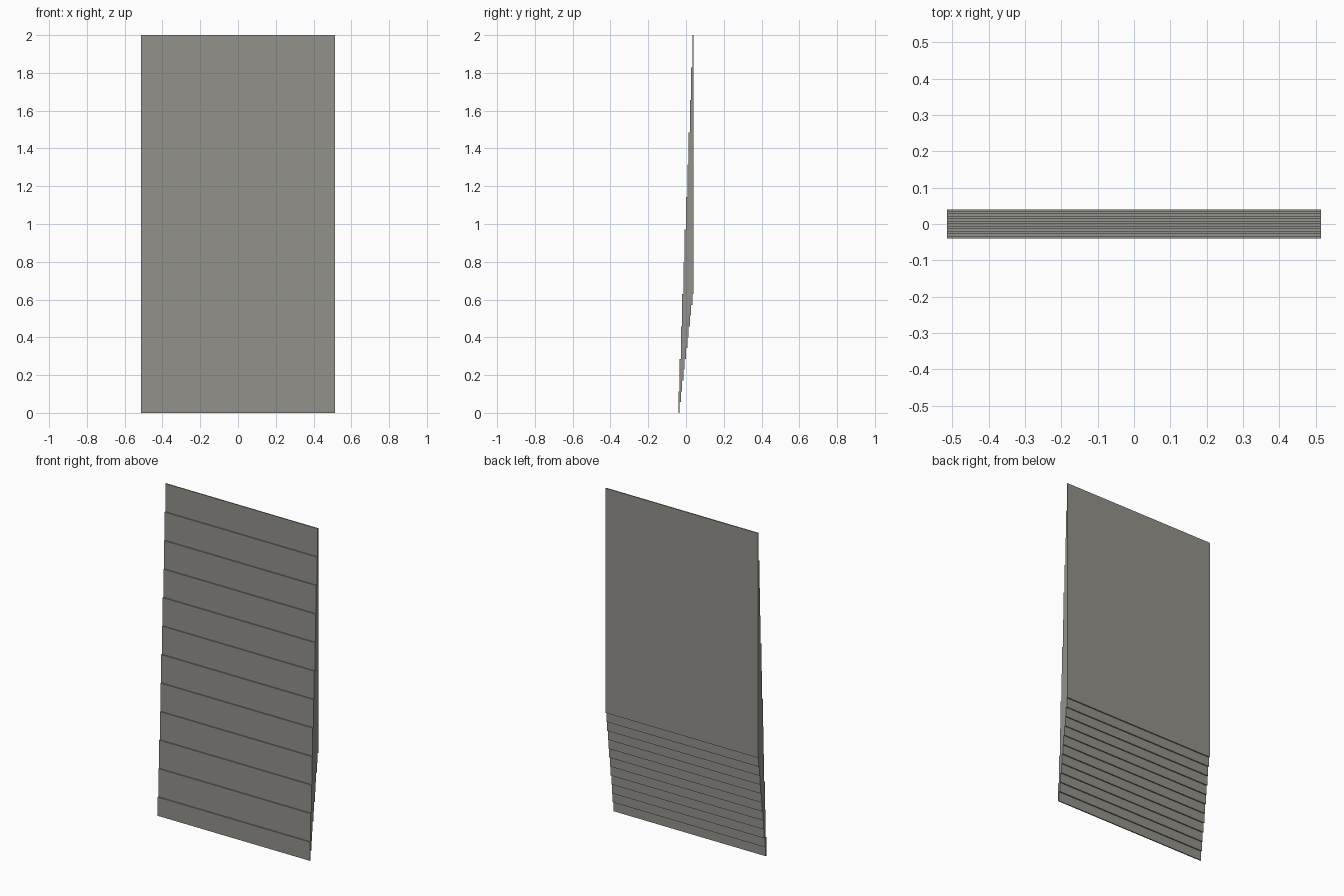
import bpy, bmesh

if "Cube" in bpy.data.objects:
    bpy.data.objects.remove(bpy.data.objects["Cube"])

STEPS = 12
UNIT = 2 / 35          # vertical module
HALF_WIDTH = 9 * UNIT
DEPTH = 0.081
T = DEPTH / STEPS      # thickness of one layer

# Stepped side profile (y, z): each layer rises 1 unit at the bottom, 3 at the top
lower, upper = [], []
for i in range(STEPS):
    y0, y1 = -DEPTH / 2 + i * T, -DEPTH / 2 + (i + 1) * T
    bottom, top = i * UNIT, (2 + 3 * i) * UNIT
    lower += [(y0, bottom), (y1, bottom)]
    upper += [(y0, top), (y1, top)]
profile = lower + upper[::-1]

# Extrude the profile across the width
bm = bmesh.new()
face = bm.faces.new([bm.verts.new((-HALF_WIDTH, y, z)) for y, z in profile])
ext = bmesh.ops.extrude_face_region(bm, geom=[face], use_keep_orig=True)
moved = [v for v in ext["geom"] if isinstance(v, bmesh.types.BMVert)]
bmesh.ops.translate(bm, verts=moved, vec=(2 * HALF_WIDTH, 0, 0))
bmesh.ops.recalc_face_normals(bm, faces=bm.faces)

mesh = bpy.data.meshes.new("stepped_panel")
bm.to_mesh(mesh)
bm.free()
panel = bpy.data.objects.new("stepped_panel", mesh)
bpy.context.collection.objects.link(panel)

# Warm dark grey
grey = bpy.data.materials.new("warm_grey")
grey.diffuse_color = (0.29, 0.285, 0.255, 1)
grey.use_nodes = True
grey.node_tree.nodes["Principled BSDF"].inputs["Base Color"].default_value = grey.diffuse_color
mesh.materials.append(grey)
